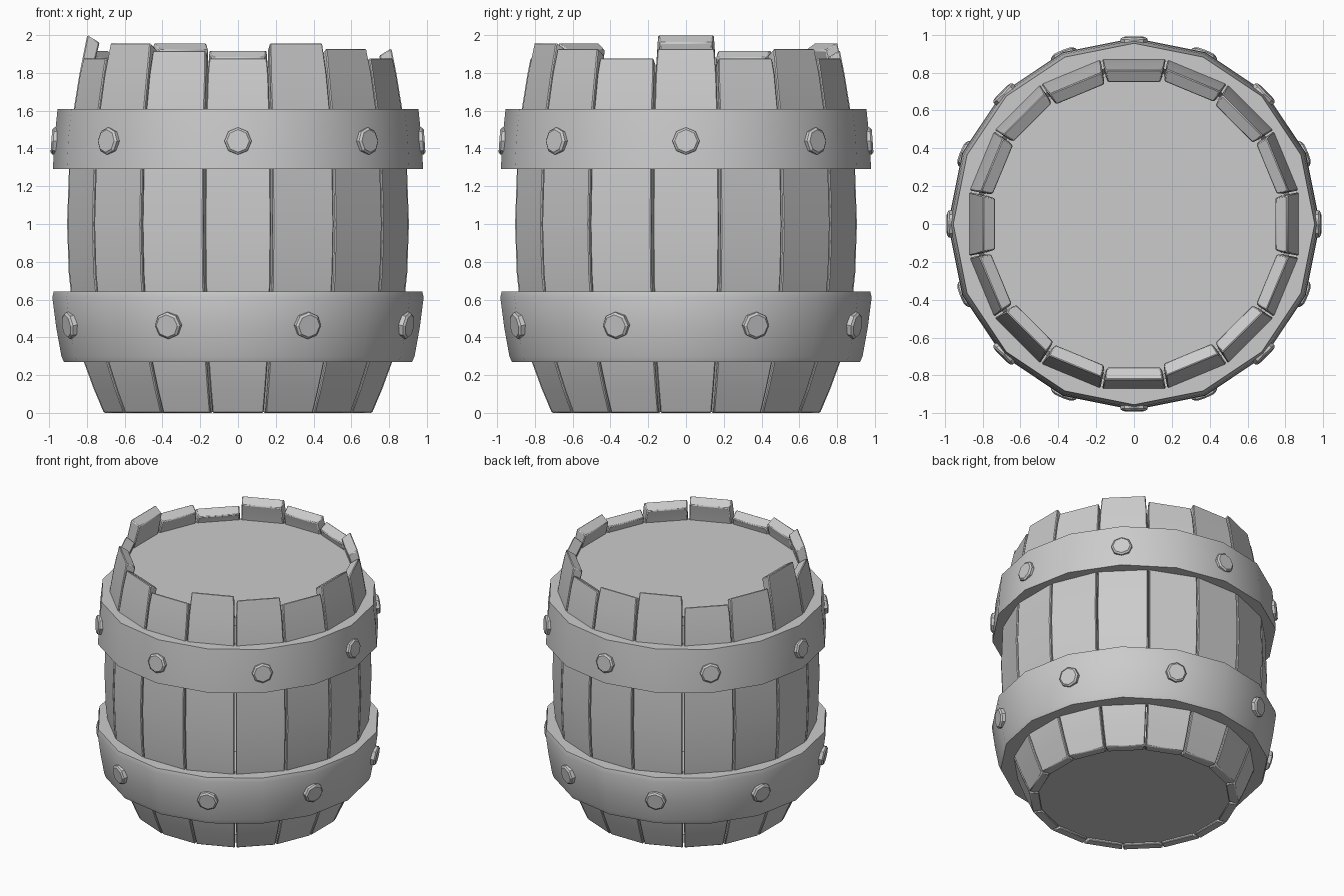
import bpy, bmesh, math
from mathutils import Matrix

if "Cube" in bpy.data.objects:
    bpy.data.objects.remove(bpy.data.objects["Cube"])

N = 16
STEP = 2 * math.pi / N
HALF = math.tan(STEP / 2)


def finish(name, bm, angle=30, bevel=0.0):
    bmesh.ops.recalc_face_normals(bm, faces=bm.faces)
    me = bpy.data.meshes.new(name)
    bm.to_mesh(me)
    bm.free()
    ob = bpy.data.objects.new(name, me)
    bpy.context.collection.objects.link(ob)
    bpy.ops.object.select_all(action='DESELECT')
    ob.select_set(True)
    bpy.context.view_layer.objects.active = ob
    if bevel:
        m = ob.modifiers.new("bevel", 'BEVEL')
        m.width = bevel
        m.segments = 1
        m.limit_method = 'ANGLE'
        m.angle_limit = math.radians(50)
    if angle:
        bpy.ops.object.shade_smooth_by_angle(angle=math.radians(angle))
    return ob


# staves: curved planks, each with its own height (outer radius, z)
PROFILE = [(0.71, 0), (0.765, 0.13), (0.82, 0.28), (0.87, 0.5), (0.896, 0.74),
           (0.905, 1.0), (0.895, 1.29), (0.869, 1.61), (0.84, 1.79)]
HEIGHTS = [1.93, 1.88, 1.93, 1.88, 1.92, 1.96, 1.88, 1.92,
           2.0, 1.88, 1.96, 1.92, 1.88, 1.96, 1.93, 1.88]
THICK = 0.065


def stave(i, height):
    bm = bmesh.new()
    rot = Matrix.Rotation(i * STEP, 4, 'Z')
    rings = [(r, z, r - THICK, z, 0.005) for r, z in PROFILE]
    r = 0.84 - (height - 1.79) * 0.2
    rings.append((r, height, r - THICK, height - 0.04, 0.010))
    prev = None
    for ro, zo, ri, zi, gap in rings:
        wo, wi = ro * HALF - gap, ri * HALF - gap
        ring = [bm.verts.new(rot @ Matrix.Translation(p).to_translation())
                for p in ((ro, -wo, zo), (ro, wo, zo), (ri, wi, zi), (ri, -wi, zi))]
        if prev:
            for k in range(4):
                bm.faces.new((prev[k], prev[(k + 1) % 4], ring[(k + 1) % 4], ring[k]))
        else:
            bm.faces.new(ring)
        prev = ring
    bm.faces.new(prev)
    finish(f"stave_{i + 1:02d}", bm, 30, 0.006)


for i, h in enumerate(HEIGHTS):
    stave(i, h)


# lids: recessed top and bottom boards
def lid(name, radius, z0, z1):
    bm = bmesh.new()
    bmesh.ops.create_cone(bm, cap_ends=True, segments=N, radius1=radius, radius2=radius,
                          depth=z1 - z0,
                          matrix=Matrix.Translation((0, 0, (z0 + z1) / 2)) @ Matrix.Rotation(STEP / 2, 4, 'Z'))
    finish(name, bm, 0)


lid("top_lid", 0.81, 1.73, 1.79)
lid("bottom_lid", 0.68, 0.02, 0.08)


# hoops: sixteen-sided bands swept from a closed cross-section
def hoop(name, section):
    bm = bmesh.new()
    cols = []
    for i in range(N):
        c, s = math.cos(i * STEP), math.sin(i * STEP)
        cols.append([bm.verts.new((r * c, r * s, z)) for r, z in section])
    n = len(section)
    for i in range(N):
        a, b = cols[i], cols[(i + 1) % N]
        for k in range(n):
            bm.faces.new((a[k], b[k], b[(k + 1) % n], a[(k + 1) % n]))
    finish(name, bm, 40)


hoop("upper_hoop", [(0.86, 1.29), (0.98, 1.29), (0.972, 1.45), (0.955, 1.61), (0.85, 1.61)])
hoop("lower_hoop", [(0.80, 0.27), (0.922, 0.27), (0.935, 0.30), (0.962, 0.45),
                    (0.983, 0.61), (0.976, 0.642), (0.86, 0.642)])


# rivets: eight-sided studs with a chamfered face, tilted to the hoop
def rivets(name, offset, radius, z, tilt):
    for i in range(8):
        ang = offset + i * math.pi / 4
        place = (Matrix.Rotation(ang, 4, 'Z') @ Matrix.Translation((radius, 0, z))
                 @ Matrix.Rotation(math.pi / 2 + tilt, 4, 'Y'))
        bm = bmesh.new()
        bmesh.ops.create_cone(bm, cap_ends=True, segments=8, radius1=0.072, radius2=0.072,
                              depth=0.05, matrix=place @ Matrix.Translation((0, 0, -0.035)))
        bmesh.ops.create_cone(bm, cap_ends=True, segments=8, radius1=0.072, radius2=0.06,
                              depth=0.01, matrix=place @ Matrix.Translation((0, 0, -0.005)))
        bmesh.ops.remove_doubles(bm, verts=bm.verts, dist=0.0005)
        inner = [f for f in bm.faces if len(f.edges) == 8]
        inner.sort(key=lambda f: f.calc_center_median().xy.length)
        bmesh.ops.delete(bm, geom=inner[1:-1], context='FACES_ONLY')
        finish(f"{name}_{i + 1}", bm, 0)


rivets("upper_rivet", 0, 0.988, 1.44, -0.07)
rivets("lower_rivet", math.pi / 8, 0.985, 0.46, 0.16)
